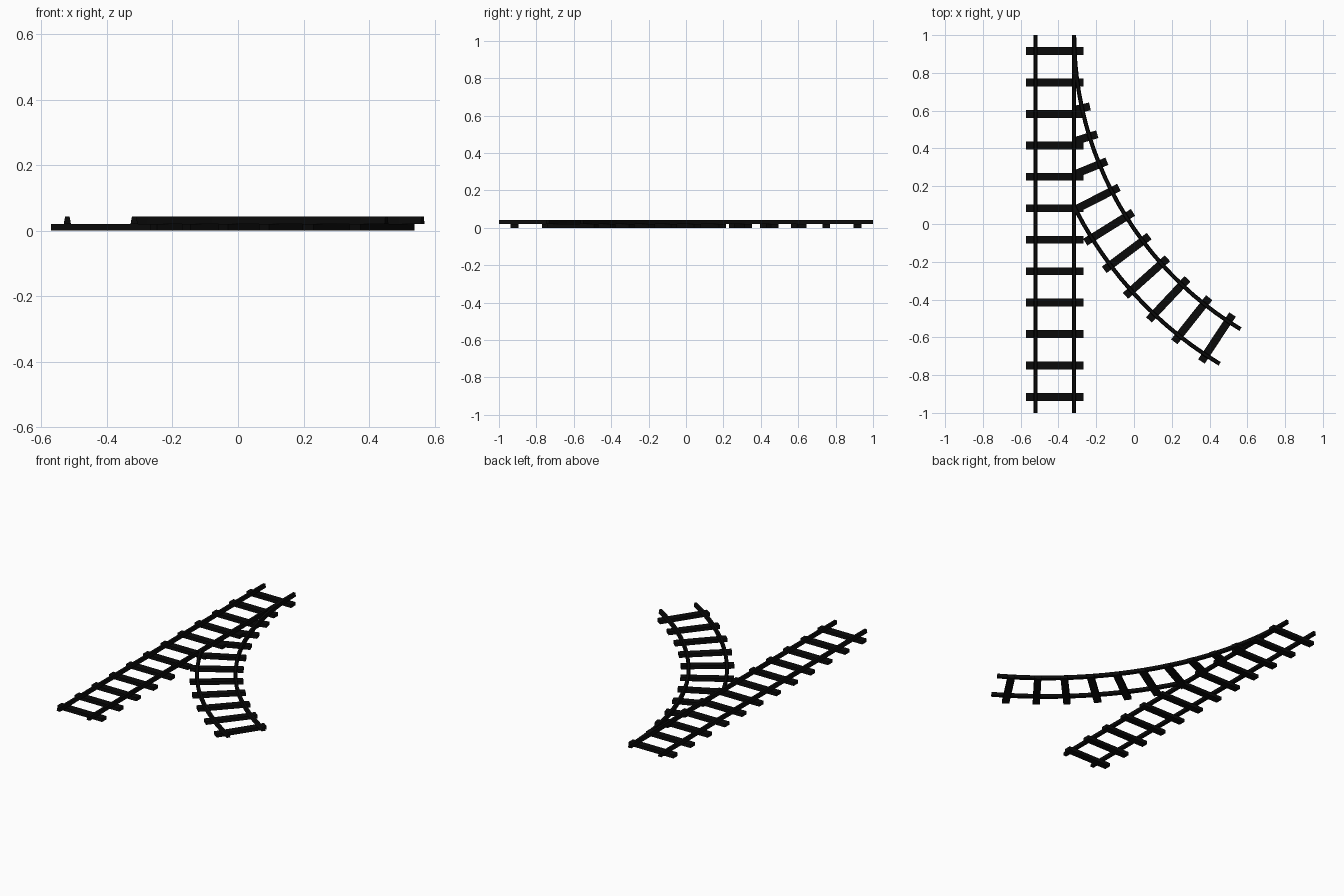
import bpy, bmesh
from math import sin, cos, radians
from mathutils import Vector

cube = bpy.data.objects.get("Cube")
if cube:
    bpy.data.objects.remove(cube, do_unlink=True)

black = bpy.data.materials.new("black")
black.use_nodes = True
black.diffuse_color = (0.003, 0.003, 0.003, 1)
black.node_tree.nodes["Principled BSDF"].inputs["Base Color"].default_value = black.diffuse_color

# Shared track dimensions
TIE_H, TOP = 0.021, 0.043
LEFT_X, RIGHT_X = -0.521, -0.317
TIE_HALF = 0.021
CENTRE = Vector((1.499, 1.0, 0))
SWEEP = radians(59)
COUNT = 12
# Rail cross-section: (sideways offset, height)
RAIL = [(-0.011, TIE_H), (0.011, TIE_H), (0.007, TOP), (-0.007, TOP)]
TIE = [(-TIE_HALF, 0), (TIE_HALF, 0), (TIE_HALF, TIE_H), (-TIE_HALF, TIE_H)]


def sweep(name, path, section, cut=False):
    """Sweep a section along (point, side direction) pairs, with capped ends."""
    bm = bmesh.new()
    rings = [[bm.verts.new(p + side * o + Vector((0, 0, h))) for o, h in section]
             for p, side in path]
    n = len(section)
    for a, b in zip(rings, rings[1:]):
        for i in range(n):
            j = (i + 1) % n
            bm.faces.new((a[i], a[j], b[j], b[i]))
    bm.faces.new(rings[0])
    bm.faces.new(rings[-1])
    # Trim whatever would cross into the straight track
    if cut:
        bmesh.ops.bisect_plane(bm, geom=bm.verts[:] + bm.edges[:] + bm.faces[:],
                               plane_co=(RIGHT_X, 0, 0), plane_no=(-1, 0, 0),
                               clear_outer=True)
        bmesh.ops.holes_fill(bm, edges=[e for e in bm.edges if e.is_boundary])
    bmesh.ops.recalc_face_normals(bm, faces=bm.faces[:])
    mesh = bpy.data.meshes.new(name)
    bm.to_mesh(mesh)
    bm.free()
    mesh.materials.append(black)
    obj = bpy.data.objects.new(name, mesh)
    bpy.context.collection.objects.link(obj)
    return obj


def radial(angle):
    return Vector((-cos(angle), -sin(angle), 0))


def tangent(angle):
    return Vector((sin(angle), -cos(angle), 0))


# Straight track
X, Y = Vector((1, 0, 0)), Vector((0, 1, 0))
for name, x in (("straight_rail_right", LEFT_X), ("straight_rail_left", RIGHT_X)):
    sweep(name, [(Vector((x, y, 0)), X) for y in (-1, 1)], RAIL)
for i in range(COUNT):
    y = -1 + (i + 0.5) * 2 / COUNT
    sweep(f"straight_sleeper_{i + 1}",
          [(Vector((x, y, 0)), Y) for x in (-0.571, -0.267)], TIE)

# Branch rails, following concentric arcs
STEPS = 24
for name, r in (("branch_rail_inner", 1.816), ("branch_rail_outer", 2.03)):
    angles = [SWEEP * i / STEPS for i in range(STEPS + 1)]
    sweep(name, [(CENTRE + radial(a) * r, radial(a)) for a in angles], RAIL, cut=True)

# Branch sleepers, fanned around the arc centre once clear of the straight track
for i in range(2, COUNT):
    a = (i + 0.5) * SWEEP / COUNT
    sweep(f"branch_sleeper_{i - 1}",
          [(CENTRE + radial(a) * r, tangent(a)) for r in (1.773, 2.071)], TIE, cut=True)
